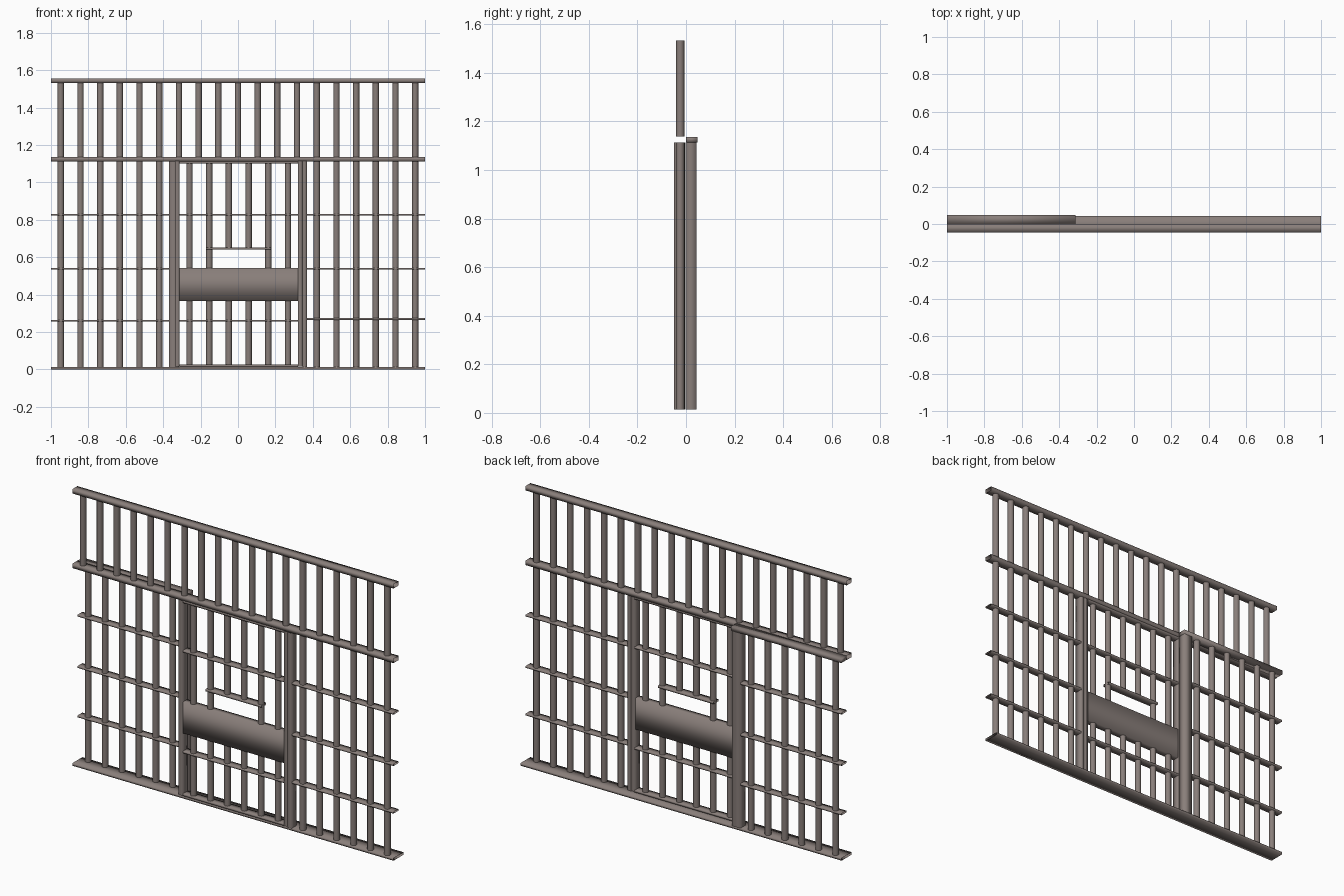
import bpy, bmesh
from mathutils import Matrix

cube = bpy.data.objects.get("Cube")
if cube:
    bpy.data.objects.remove(cube, do_unlink=True)

# One painted-steel colour
steel = bpy.data.materials.new("taupe_steel")
steel.use_nodes = True
colour = (0.25, 0.21, 0.195, 1)
steel.diffuse_color = colour
steel.node_tree.nodes["Principled BSDF"].inputs["Base Color"].default_value = colour

STEP = 2 / 19
BAR_R = 0.017
FRONT_Y = -0.024
REAR_Y = 0.022
DOOR_X = 0.004


def finish(name, bm):
    for f in bm.faces:
        f.smooth = True
    mesh = bpy.data.meshes.new(name)
    bm.to_mesh(mesh)
    bm.free()
    mesh.materials.append(steel)
    obj = bpy.data.objects.new(name, mesh)
    bpy.context.collection.objects.link(obj)


def beam(name, x, y, z, axis="x", capped=False):
    """Rectangular hollow section with open ends along the given axis."""
    bm = bmesh.new()
    size = [b - a for a, b in (x, y, z)]
    mid = [(a + b) / 2 for a, b in (x, y, z)]
    bmesh.ops.create_cube(bm, size=1, matrix=Matrix.Translation(mid) @ Matrix.Diagonal((*size, 1)))
    if not capped:
        i = "xyz".index(axis)
        bm.normal_update()
        ends = [f for f in bm.faces if abs(f.normal[i]) > 0.9]
        bmesh.ops.delete(bm, geom=ends, context="FACES_ONLY")
    finish(name, bm)


def bars(name, y, spans):
    """Row of round upright bars, each given as (x, bottom, top)."""
    bm = bmesh.new()
    for x, low, high in spans:
        place = Matrix.Translation((x, y, (low + high) / 2))
        bmesh.ops.create_cone(bm, cap_ends=False, segments=12, radius1=BAR_R,
                              radius2=BAR_R, depth=high - low, matrix=place)
    finish(name, bm)


# Full-width rails
front = (-0.045, 0.0)
beam("top_rail", (-1, 1), front, (1.532, 1.556))
beam("middle_rail", (-1, 1), front, (1.112, 1.137))
beam("floor_rail", (-1, 1), (-0.045, 0.044), (0, 0.014))
bars("upper_bars", FRONT_Y, [(i * STEP, 1.137, 1.532) for i in range(-9, 10)])

# Side walls: the right one stands behind the track plane, the left one in front
thin = (-0.045, -0.002)
rear = (0.001, 0.044)
for side, s, y, depth, span, heights in (
        ("right", -1, REAR_Y, rear, (-1, -0.369), (0.26, 0.538, 0.827)),
        ("left", 1, FRONT_Y, thin, (0.366, 1), (0.27, 0.538, 0.827))):
    bars(side + "_wall_bars", y, [(s * i * STEP, 0.014, 1.113) for i in range(4, 10)])
    for n, h in enumerate(heights):
        beam(f"{side}_cross_rail_{n + 1}", span, depth, (h - 0.005, h + 0.005))

# Frame posts: left in front, right behind the door, with its track
beam("left_frame_post", (0.344, 0.368), (-0.049, -0.004), (0.014, 1.113), "z")
beam("right_frame_post", (-0.37, -0.316), (-0.002, 0.044), (0.014, 1.113), "z")
beam("rear_track", (-1, -0.314), (0.0, 0.048), (1.113, 1.136), capped=True)

# Door frame
for side, s in (("right", -1), ("left", 1)):
    stile = sorted((DOOR_X + s * 0.316, DOOR_X + s * 0.341))
    beam(side + "_door_stile", stile, (-0.047, -0.004), (0.016, 1.113), "z")
door = (DOOR_X - 0.318, DOOR_X + 0.318)
beam("door_top_rail", door, thin, (1.1, 1.113))
beam("door_bottom_rail", door, thin, (0.014, 0.026))
for n, h in enumerate((0.26, 0.827)):
    beam(f"door_cross_rail_{n + 1}", door, thin, (h - 0.005, h + 0.005))
beam("hatch_rail", (-0.17, 0.177), thin, (0.641, 0.653))

# Lock plate
beam("lock_plate", door, (-0.045, -0.006), (0.367, 0.542))

# Door bars, the inner two broken by the hatch opening
spans = []
for i in range(6):
    x = (i - 2.5) * STEP + DOOR_X
    spans.append((x, 0.026, 0.367))
    spans.append((x, 0.647 if i in (2, 3) else 0.542, 1.1))
bars("door_bars", FRONT_Y, spans)
